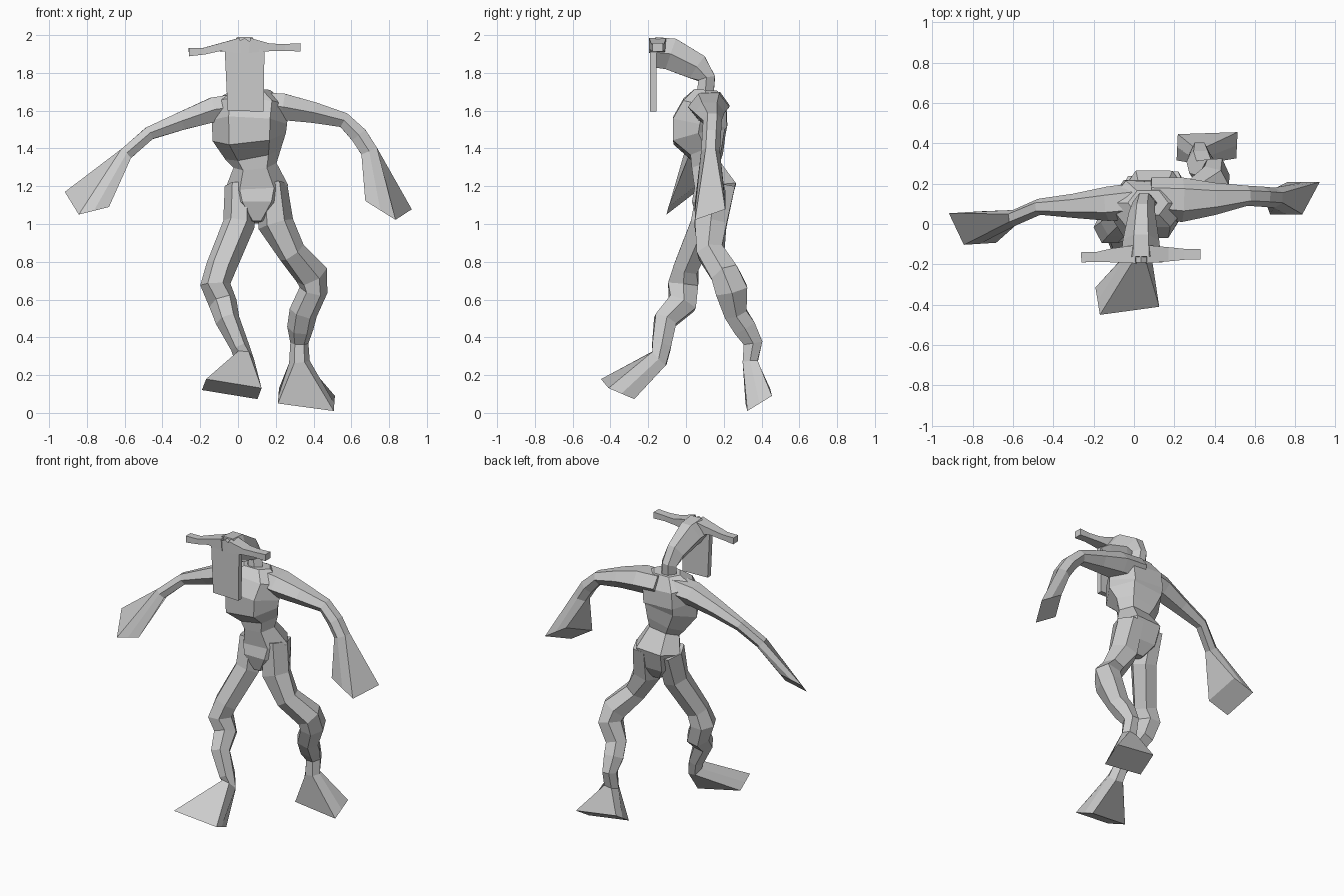
import bpy
import bmesh
from mathutils import Vector

default_cube = bpy.data.objects.get("Cube")
if default_cube:
    bpy.data.objects.remove(default_cube, do_unlink=True)

# One plain clay grey for the whole figure
clay = bpy.data.materials.new("clay_grey")
clay.use_nodes = True
clay_colour = (.6, .6, .6, 1)
clay.diffuse_color = clay_colour
clay.node_tree.nodes["Principled BSDF"].inputs["Base Color"].default_value = clay_colour

X_AXIS = Vector((1, 0, 0))
Y_AXIS = Vector((0, 1, 0))


def finish(name, bm):
    """Turn a bmesh into a flat shaded object with outward normals."""
    bmesh.ops.recalc_face_normals(bm, faces=bm.faces)
    mesh = bpy.data.meshes.new(name)
    bm.to_mesh(mesh)
    bm.free()
    mesh.materials.append(clay)
    part = bpy.data.objects.new(name, mesh)
    bpy.context.collection.objects.link(part)
    return part


def six_sided_ring(bm, centre, across, depth, corner):
    """Six points: two at the sides, four corners pulled in by 'corner'."""
    pattern = [(1, 0), (corner, 1), (-corner, 1), (-1, 0), (-corner, -1), (corner, -1)]
    return [bm.verts.new(centre + across * u + depth * v) for u, v in pattern]


def loft(name, stations, side_axis, corner=.5, end=None):
    """Skin rings along a path; each station is x, y, z, half width, half depth.
    'end' is an optional flat paddle: centre, half width and half depth vectors."""
    bm = bmesh.new()
    path = [Vector(station[:3]) for station in stations]
    if end:
        path.append(Vector(end[0]))
    rings = []
    for i, (station, centre) in enumerate(zip(stations, path)):
        before = path[max(i - 1, 0)]
        after = path[min(i + 1, len(path) - 1)]
        tangent = (after - before).normalized()
        across = (side_axis - tangent * side_axis.dot(tangent)).normalized()
        depth = tangent.cross(across)
        half_width, half_depth = station[3:]
        rings.append(six_sided_ring(bm, centre, across * half_width, depth * half_depth, corner))
    if end:
        rings.append(six_sided_ring(bm, *[Vector(v) for v in end], 1))
    for lower, upper in zip(rings, rings[1:]):
        for i in range(len(lower)):
            j = (i + 1) % len(lower)
            bm.faces.new((lower[i], lower[j], upper[j], upper[i]))
    bm.faces.new(rings[0])
    bm.faces.new(rings[-1])
    return finish(name, bm)


def plate(name, outline, front, back):
    """Extrude an x-z outline between two depths."""
    bm = bmesh.new()
    face = bm.faces.new([bm.verts.new((x, front, z)) for x, z in outline])
    extruded = bmesh.ops.extrude_face_region(bm, geom=[face])
    moved = [item for item in extruded["geom"] if isinstance(item, bmesh.types.BMVert)]
    bmesh.ops.translate(bm, verts=moved, vec=(0, back - front, 0))
    return finish(name, bm)


# Torso, from the crotch up to the base of the neck
loft("torso", [
    (.1, .12, 1.01, .04, .06),
    (.1, .13, 1.1, .14, .1),
    (.1, .155, 1.2, .165, .11),
    (.09, .105, 1.31, .115, .075),
    (.08, .11, 1.37, .15, .085),
    (.06, .07, 1.46, .195, .14),
    (.06, .075, 1.54, .2, .145),
    (.07, .1, 1.64, .2, .115),
    (.07, .105, 1.71, .1, .06),
], X_AXIS, corner=.55)

# Arms, ending in flared paddle hands
loft("left_arm", [
    (.08, .13, 1.63, .1, .07),
    (.24, .12, 1.62, .11, .07),
    (.4, .125, 1.59, .08, .055),
    (.56, .14, 1.55, .05, .04),
    (.64, .135, 1.47, .05, .045),
    (.695, .13, 1.385, .05, .045),
], Y_AXIS, end=[(.797, .128, 1.1), (.043, .08, .028), (.08, 0, -.05)])

loft("right_arm", [
    (.06, .12, 1.63, .09, .07),
    (-.13, .1, 1.605, .085, .065),
    (-.3, .09, 1.545, .06, .048),
    (-.47, .085, 1.48, .04, .035),
    (-.595, .03, 1.37, .04, .035),
], Y_AXIS, end=[(-.8, -.02, 1.13), (-.037, .078, .06), (.08, .005, .02)])

# Legs in mid stride, ending in flared feet
loft("left_leg", [
    (.18, .16, 1.21, .08, .1),
    (.2, .13, 1, .095, .085),
    (.285, .13, .85, .075, .07),
    (.39, .21, .73, .09, .075),
    (.4, .24, .65, .075, .085),
    (.345, .26, .53, .075, .06),
    (.33, .31, .45, .07, .06),
    (.325, .355, .37, .048, .05),
    (.325, .34, .27, .055, .04),
], X_AXIS, end=[(.362, .385, .07), (.148, .005, -.02), (-.003, -.065, -.04)])

loft("right_leg", [
    (.01, .15, 1.2, .08, .09),
    (.005, .1, 1, .085, .075),
    (-.09, 0, .77, .08, .065),
    (-.12, -.015, .68, .08, .08),
    (-.08, -.02, .58, .075, .075),
    (-.055, -.11, .49, .065, .06),
    (.01, -.13, .35, .05, .05),
    (.03, -.14, .29, .055, .05),
], X_AXIS, end=[(-.033, -.362, .126), (.147, .02, -.024), (.011, -.068, .029)])

# Neck rising and bending forward into the skull
loft("neck_and_skull", [
    (.06, .1, 1.67, .06, .045),
    (.05, .11, 1.77, .055, .045),
    (.04, .06, 1.83, .065, .07),
    (.035, -.08, 1.9, .09, .085),
    (.035, -.17, 1.91, .1, .08),
], X_AXIS, corner=.4)

# Long face mask with a peaked brow
plate("face_mask", [
    (-.055, 1.6), (.135, 1.595), (.14, 1.91), (.035, 1.985), (-.07, 1.92),
], -.19, -.155)

# Straight square horns
loft("left_horn", [
    (.06, -.15, 1.945, .045, .04),
    (.17, -.15, 1.935, .035, .02),
    (.25, -.15, 1.935, .027, .018),
    (.33, -.15, 1.935, .027, .022),
], Y_AXIS, corner=1)

loft("right_horn", [
    (.01, -.15, 1.945, .045, .04),
    (-.1, -.155, 1.935, .035, .02),
    (-.18, -.163, 1.915, .025, .018),
    (-.26, -.165, 1.91, .025, .022),
], Y_AXIS, corner=1)
